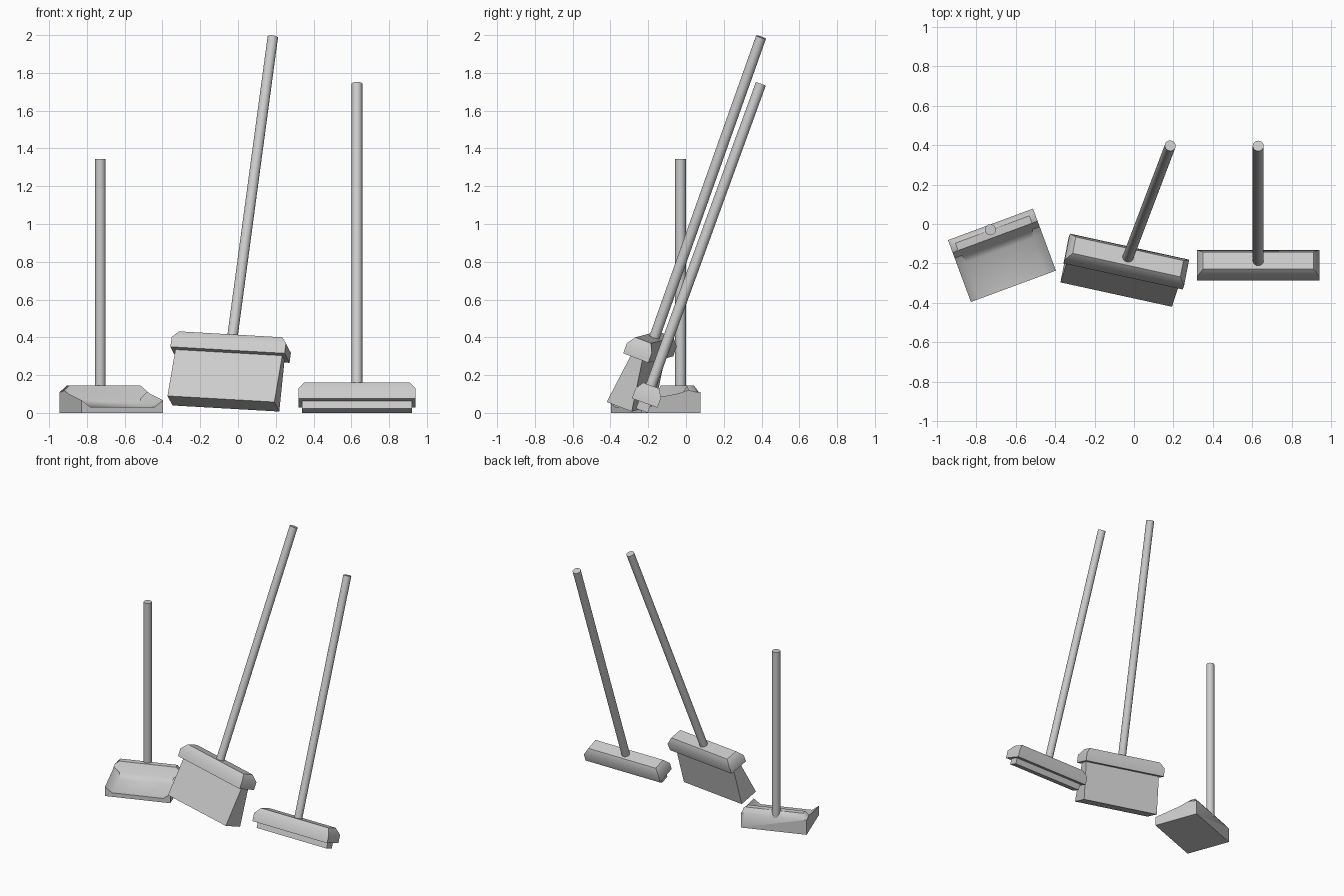
import bpy, bmesh
from math import radians
from mathutils import Matrix, Vector

if "Cube" in bpy.data.objects:
    bpy.data.objects.remove(bpy.data.objects["Cube"])


def loft(name, rings, matrix, angle=45):
    """Closed solid through a list of equal-length point rings."""
    bm = bmesh.new()
    loops = [[bm.verts.new(p) for p in ring] for ring in rings]
    n = len(loops[0])
    for a, b in zip(loops, loops[1:]):
        for i in range(n):
            j = (i + 1) % n
            bm.faces.new((a[i], a[j], b[j], b[i]))
    bm.faces.new(loops[0])
    bm.faces.new(loops[-1])
    bmesh.ops.recalc_face_normals(bm, faces=bm.faces)
    return finish(name, bm, matrix, angle)


def finish(name, bm, matrix, angle=45):
    mesh = bpy.data.meshes.new(name)
    bm.to_mesh(mesh)
    bm.free()
    ob = bpy.data.objects.new(name, mesh)
    bpy.context.collection.objects.link(ob)
    ob.matrix_world = matrix
    bpy.ops.object.select_all(action='DESELECT')
    ob.select_set(True)
    bpy.context.view_layer.objects.active = ob
    bpy.ops.object.shade_smooth_by_angle(angle=radians(angle))
    return ob


def rect(hx, hy, z):
    return [(-hx, -hy, z), (hx, -hy, z), (hx, hy, z), (-hx, hy, z)]


def pole(name, matrix, z0, z1, radius=0.028):
    bm = bmesh.new()
    bmesh.ops.create_cone(bm, cap_ends=True, segments=16, radius1=radius, radius2=radius,
                          depth=z1 - z0, matrix=Matrix.Translation((0, 0, (z0 + z1) / 2)))
    finish(name, bm, matrix)


def frame(origin, x_dir, z_dir):
    """Placement matrix from a head direction and a handle direction."""
    z = Vector(z_dir).normalized()
    x = Vector(x_dir)
    x = (x - z * x.dot(z)).normalized()
    y = z.cross(x)
    m = Matrix((x, y, z)).transposed().to_4x4()
    m.translation = origin
    return m


def sweeper(name, matrix, tip_name, tip_depth, tip_end):
    # chamfered head, origin at the middle of its top face
    loft(name + "_head", [rect(0.31, 0.072, -0.099), rect(0.31, 0.072, -0.043),
                          rect(0.28, 0.045, 0)], matrix)
    # bristles or blade below the head
    loft(tip_name, [rect(0.29, 0.033, -0.095), rect(0.29, tip_depth, tip_end)], matrix)
    pole(name + "_handle", matrix, -0.02, 1.70)


# Squeegee, leaning straight back
sweeper("squeegee", frame((0.63, -0.185, 0.145), (1, 0, 0), (0, 0.342, 0.94)),
        "squeegee_blade", 0.033, -0.142)

# Broom, leaning back and sideways
sweeper("broom", frame((-0.03, -0.167, 0.40), (0.976, -0.213, -0.055), (0.126, 0.332, 0.935)),
        "broom_bristles", 0.072, -0.376)

# Dustpan: rows from back to front (y, side inset, outer height, inner height)
pan = Matrix.Translation((-0.67, -0.159, 0)) @ Matrix.Rotation(radians(20.3), 4, 'Z')
rows = [(0.1675, 0.03, 0.11, 0.11), (0.14, 0.03, 0.11, 0.145), (0.10, 0.03, 0.12, 0.145),
        (0.07, 0.04, 0.112, 0.075), (0.03, 0.05, 0.10, 0.042), (-0.1675, 0.05, 0.067, 0.03)]
W = 0.23
loft("dustpan", [[(-W, y, 0), (-W, y, zo), (-W + i, y, zi), (W - i, y, zi), (W, y, zo), (W, y, 0)]
                 for y, i, zo, zi in rows], pan)
pole("dustpan_handle", pan @ Matrix.Translation((-0.01, 0.142, 0)), 0.10, 1.343)
